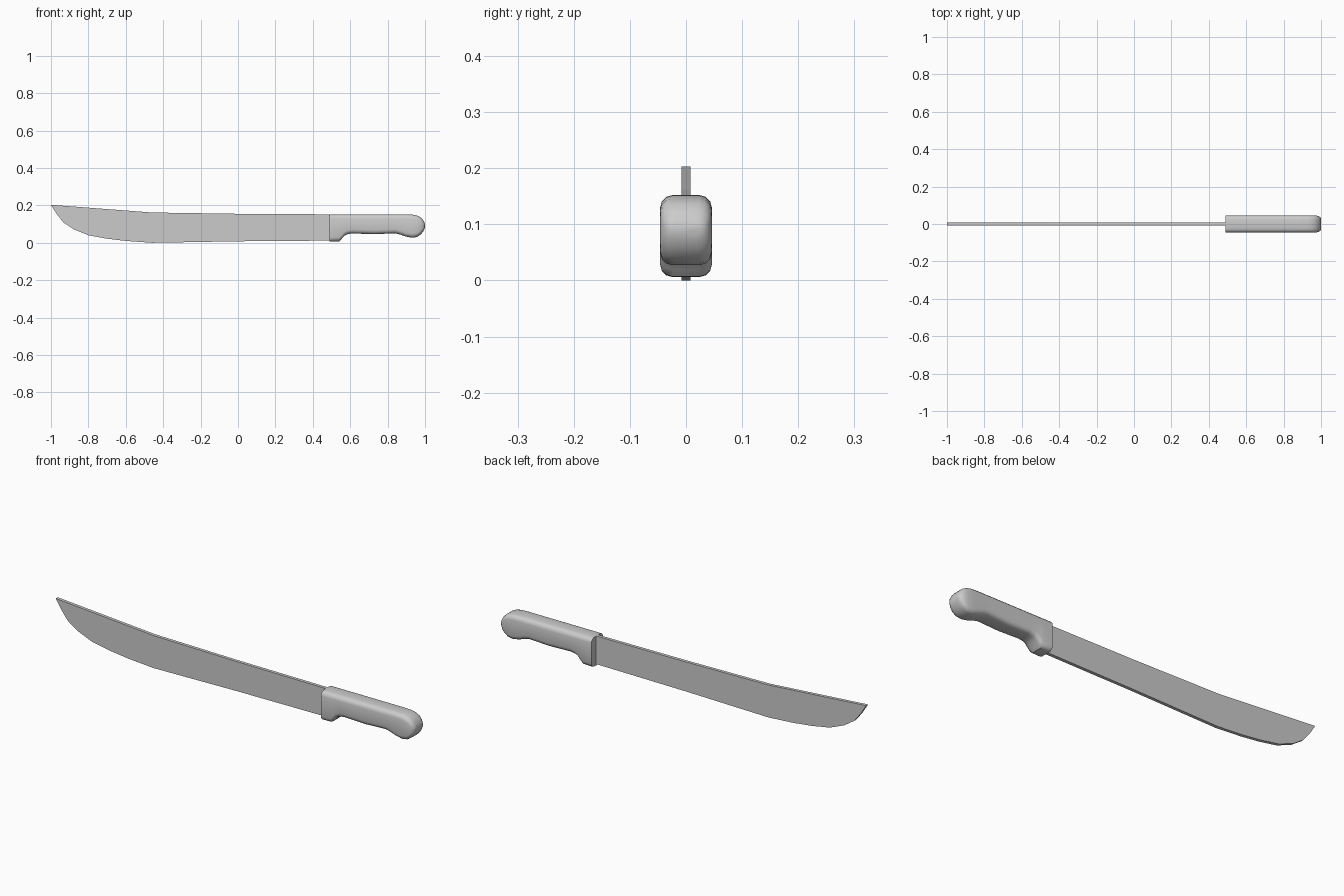
import bpy, bmesh, math

cube = bpy.data.objects.get("Cube")
if cube:
    bpy.data.objects.remove(cube, do_unlink=True)


def make_material(name, color):
    mat = bpy.data.materials.new(name)
    mat.use_nodes = True
    mat.diffuse_color = color
    mat.node_tree.nodes["Principled BSDF"].inputs["Base Color"].default_value = color
    return mat


def make_object(name, bm, mat):
    bmesh.ops.recalc_face_normals(bm, faces=bm.faces)
    mesh = bpy.data.meshes.new(name)
    bm.to_mesh(mesh)
    bm.free()
    mesh.materials.append(mat)
    obj = bpy.data.objects.new(name, mesh)
    bpy.context.collection.objects.link(obj)
    return obj


grey = make_material("plain grey", (0.6, 0.6, 0.6, 1))

# Blade: flat outline extruded to an even thickness
spine = [(-1, 0.203), (-0.46, 0.162), (0, 0.155), (0.52, 0.152)]
edge = [(0.52, 0.012), (0, 0.008), (-0.46, 0), (-0.6, 0.01), (-0.7, 0.022),
        (-0.8, 0.04), (-0.88, 0.073), (-0.935, 0.11), (-0.97, 0.155)]
half = 0.008
bm = bmesh.new()
face = bm.faces.new([bm.verts.new((x, -half, z)) for x, z in spine + edge])
grown = bmesh.ops.extrude_face_region(bm, geom=[face])
moved = [v for v in grown["geom"] if isinstance(v, bmesh.types.BMVert)]
bmesh.ops.translate(bm, verts=moved, vec=(0, 2 * half, 0))
make_object("blade", bm, grey)

# Handle: rounded rectangles lofted along x, each (x, bottom, top, half width)
stations = [
    (0.49, 0.006, 0.152, 0.046), (0.54, 0.007, 0.152, 0.046),
    (0.553, 0.019, 0.152, 0.046), (0.567, 0.036, 0.152, 0.046),
    (0.585, 0.046, 0.152, 0.046), (0.61, 0.05, 0.152, 0.046),
    (0.73, 0.046, 0.152, 0.046), (0.84, 0.051, 0.152, 0.046),
    (0.865, 0.045, 0.152, 0.046), (0.895, 0.034, 0.152, 0.046),
    (0.93, 0.027, 0.151, 0.046), (0.957, 0.031, 0.146, 0.046),
    (0.975, 0.043, 0.137, 0.045), (0.988, 0.057, 0.124, 0.042),
    (0.996, 0.072, 0.111, 0.036), (1.0, 0.085, 0.1, 0.028),
]


def section(bm, x, low, high, width, steps=3):
    radius = min(0.022, 0.45 * (high - low))
    ring = []
    for k, (sy, sz) in enumerate([(1, 1), (-1, 1), (-1, -1), (1, -1)]):
        cy = sy * (width - radius)
        cz = high - radius if sz > 0 else low + radius
        for i in range(steps + 1):
            a = math.pi / 2 * (k + i / steps)
            ring.append(bm.verts.new((x, cy + radius * math.cos(a), cz + radius * math.sin(a))))
    return ring


bm = bmesh.new()
rings = [section(bm, *s) for s in stations]
for a, b in zip(rings, rings[1:]):
    for i in range(len(a)):
        j = (i + 1) % len(a)
        bm.faces.new((a[i], a[j], b[j], b[i]))
bm.faces.new(rings[0])
bm.faces.new(rings[-1])
handle = make_object("handle", bm, grey)

bpy.ops.object.select_all(action="DESELECT")
handle.select_set(True)
bpy.context.view_layer.objects.active = handle
bpy.ops.object.shade_smooth_by_angle(angle=math.radians(40))
